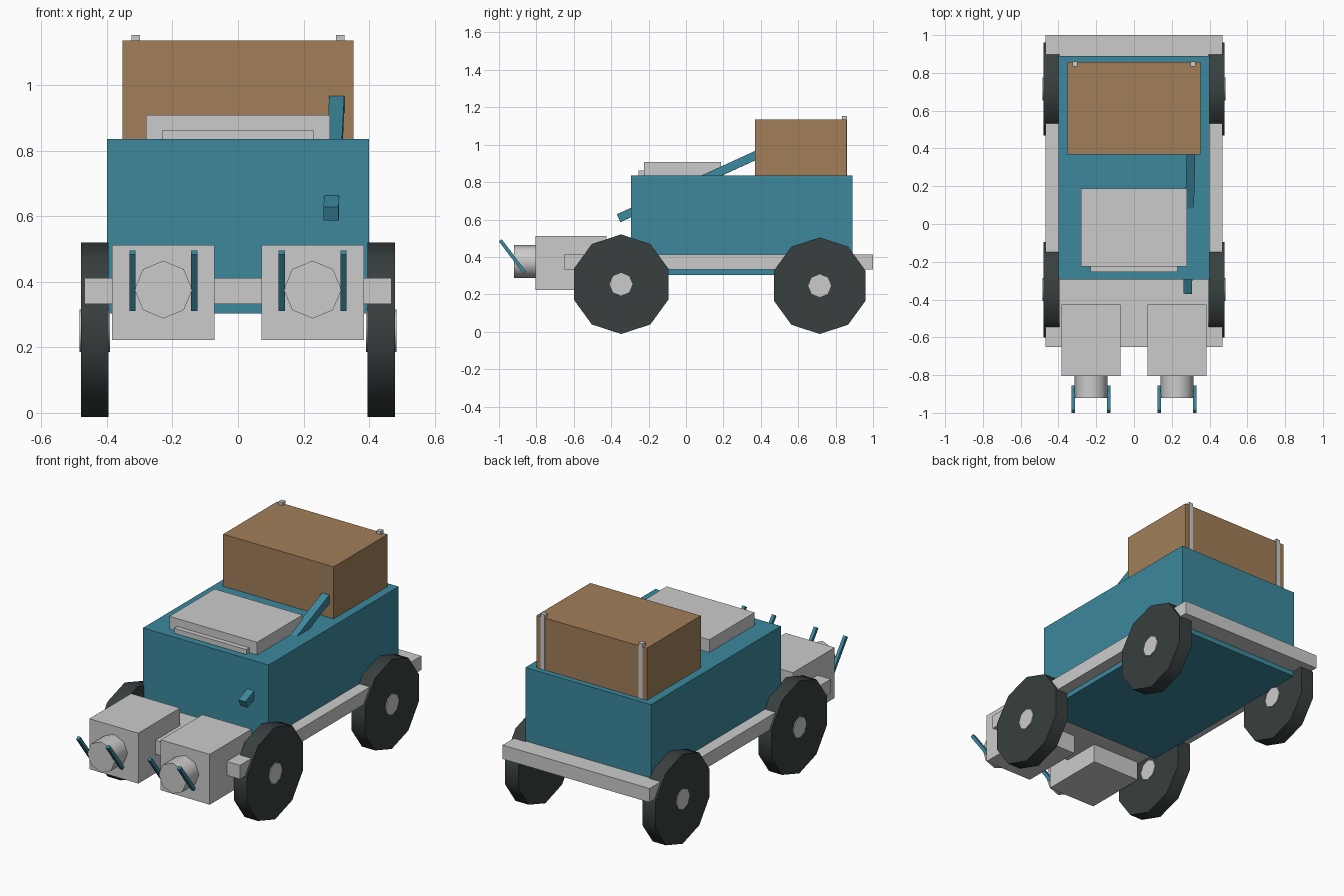
import bpy
from math import radians, atan2, hypot, pi
from mathutils import Vector

if "Cube" in bpy.data.objects:
    bpy.data.objects.remove(bpy.data.objects["Cube"])


def material(name, rgb):
    m = bpy.data.materials.new(name)
    m.diffuse_color = (*rgb, 1)
    m.use_nodes = True
    m.node_tree.nodes["Principled BSDF"].inputs["Base Color"].default_value = m.diffuse_color
    return m


TEAL = material("teal_paint", (0.045, 0.25, 0.34))
BROWN = material("brown_canvas", (0.36, 0.21, 0.10))
RUBBER = material("dark_rubber", (0.04, 0.05, 0.05))


def finish(name, mat):
    ob = bpy.context.object
    ob.name = name
    if mat:
        ob.data.materials.append(mat)
    return ob


def box(name, lo, hi, mat=None):
    lo, hi = Vector(lo), Vector(hi)
    bpy.ops.mesh.primitive_cube_add(size=1, location=(lo + hi) / 2)
    ob = finish(name, mat)
    ob.scale = hi - lo
    return ob


def bar(name, start, end, width, mat):
    """Square bar running between two points."""
    start, end = Vector(start), Vector(end)
    d = end - start
    bpy.ops.mesh.primitive_cube_add(size=1, location=(start + end) / 2)
    ob = finish(name, mat)
    ob.scale = (width, d.length, width)
    ob.rotation_euler = (atan2(d.z, hypot(d.x, d.y)), 0, atan2(-d.x, d.y))
    return ob


def cylinder(name, centre, radius, depth, sides, rot, mat=None):
    bpy.ops.mesh.primitive_cylinder_add(vertices=sides, radius=radius, depth=depth,
                                        location=centre, rotation=rot)
    ob = finish(name, mat)
    bpy.ops.object.shade_smooth_by_angle(angle=radians(50))
    return ob


# Hull and the flat chassis frame around it
box("body", (-0.40, -0.293, 0.303), (0.40, 0.89, 0.835), TEAL)
box("chassis_frame", (-0.468, -0.65, 0.332), (0.468, 1.0, 0.412))

# Hood hatch with its front lip
box("hood_hatch", (-0.28, -0.225, 0.82), (0.28, 0.187, 0.908))
box("hood_lip", (-0.23, -0.253, 0.82), (0.23, -0.22, 0.863))

# Rear cargo box, with two thin posts at the back
box("cargo_box", (-0.352, 0.368, 0.82), (0.352, 0.858, 1.135), BROWN)
for x in (-0.312, 0.312):
    box("cargo_post", (x - 0.013, 0.834, 0.83), (x + 0.013, 0.86, 1.153))

# Slanted lever passing through the hull into the cargo box
bar("lever", (0.284, -0.36, 0.607), (0.302, 0.41, 0.96), 0.046, TEAL)

# Front units: housing, barrel and two slanted prongs each
for side in (-1, 1):
    cx = side * 0.2275
    box("front_housing", (cx - 0.156, -0.805, 0.222), (cx + 0.156, -0.425, 0.512))
    cylinder("front_barrel", (cx, -0.85, 0.376), 0.088, 0.14, 8, (pi / 2, 0, 0))
    for offset in (-0.094, 0.094):
        bar("front_prong", (cx + offset, -0.863, 0.317),
            (cx + offset, -0.993, 0.489), 0.019, TEAL)

# Ten-sided wheels with hubs showing on both faces
for side in (-1, 1):
    for name, y, r, z in (("front", -0.347, 0.266, 0.254), ("rear", 0.715, 0.258, 0.246)):
        tyre = cylinder(name + "_wheel", (side * 0.437, y, z), r, 0.084, 10,
                        (pi / 2, 0, pi / 2), RUBBER)
        cylinder(name + "_hub", (side * 0.437, y, z), 0.061, 0.094, 8, (pi / 2, 0, pi / 2))
